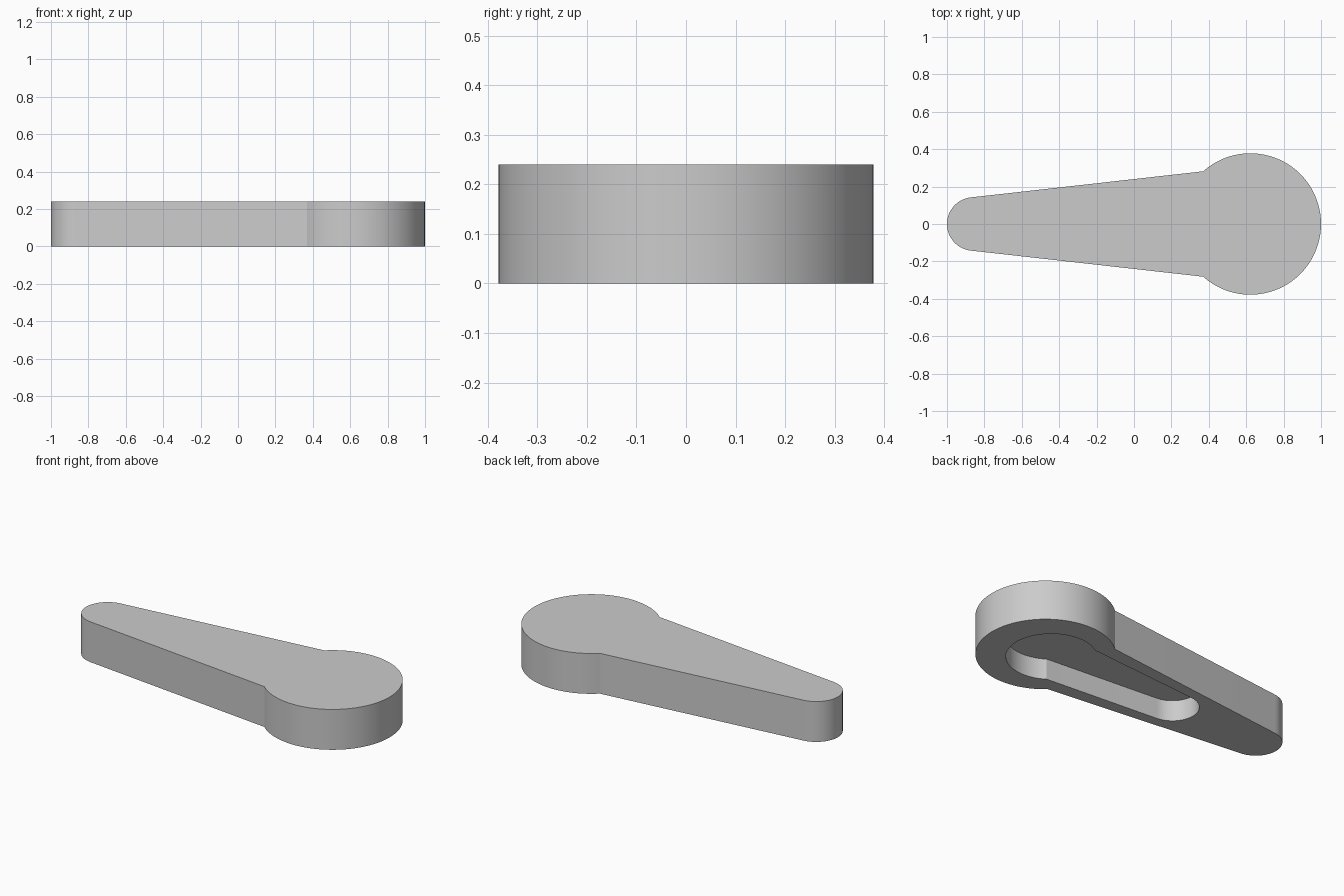
import bpy
import bmesh
from math import acos, atan, cos, sin, pi, radians

default = bpy.data.objects.get("Cube")
if default:
    bpy.data.objects.remove(default, do_unlink=True)

grey = bpy.data.materials.new("plain grey")
grey.use_nodes = True
colour = (0.6, 0.6, 0.6, 1)
grey.diffuse_color = colour
grey.node_tree.nodes["Principled BSDF"].inputs["Base Color"].default_value = colour


def arc(cx, radius, start, end, steps):
    angles = [start + (end - start) * i / steps for i in range(steps + 1)]
    return [(cx + radius * cos(a), radius * sin(a)) for a in angles]


def keyhole(name, head_x, head_r, joint_x, tip_x, tip_r, slope, z0, z1):
    """Extruded outline: round head, tapering arm, round tip."""
    joint = acos((joint_x - head_x) / head_r)
    tangent = pi / 2 + atan(slope)
    outline = arc(head_x, head_r, -joint, joint, 64)
    outline += arc(tip_x, tip_r, tangent, 2 * pi - tangent, 32)
    bm = bmesh.new()
    base = bm.faces.new([bm.verts.new((x, y, z0)) for x, y in outline])
    top = bmesh.ops.extrude_face_region(bm, geom=[base])["geom"]
    verts = [v for v in top if isinstance(v, bmesh.types.BMVert)]
    bmesh.ops.translate(bm, verts=verts, vec=(0, 0, z1 - z0))
    bmesh.ops.recalc_face_normals(bm, faces=bm.faces)
    mesh = bpy.data.meshes.new(name)
    bm.to_mesh(mesh)
    bm.free()
    mesh.materials.append(grey)
    obj = bpy.data.objects.new(name, mesh)
    bpy.context.collection.objects.link(obj)
    return obj


# Lever body and the recess in its underside
lever = keyhole("lever_body", 0.622, 0.378, 0.37, -0.857, 0.143, 0.109, 0, 0.24)
recess = keyhole("recess_cutter", 0.582, 0.245, 0.444, -0.27, 0.145, 0.075, -0.1, 0.125)
recess.hide_render = True

cut = lever.modifiers.new("recess", "BOOLEAN")
cut.operation = "DIFFERENCE"
cut.solver = "EXACT"
cut.object = recess

bpy.ops.object.select_all(action="DESELECT")
lever.select_set(True)
bpy.context.view_layer.objects.active = lever
bpy.ops.object.modifier_apply(modifier=cut.name)
bpy.data.objects.remove(recess, do_unlink=True)
bpy.ops.object.shade_smooth_by_angle(angle=radians(25))
